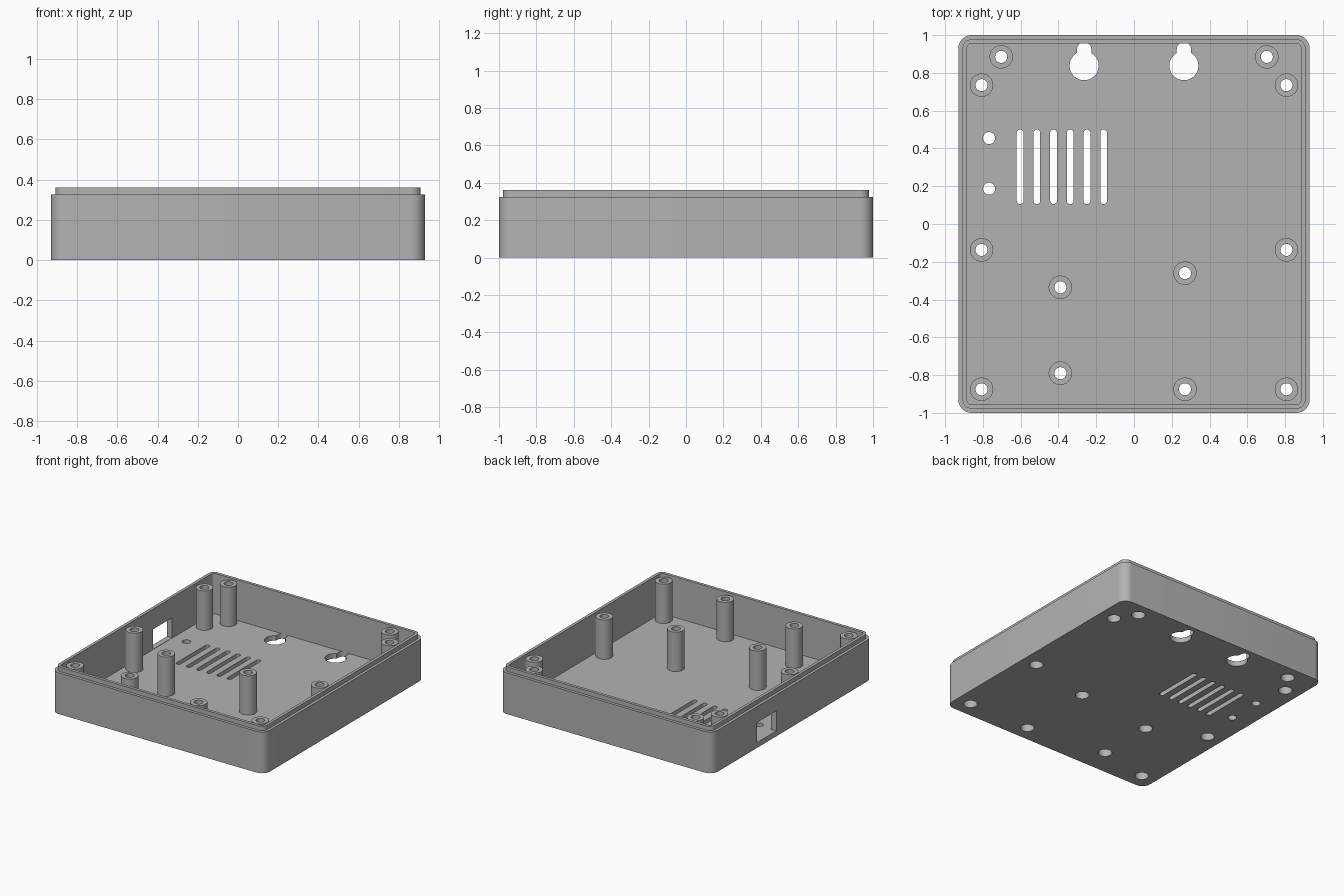
import bpy, bmesh
from math import pi, sin, cos, asin

cube = bpy.data.objects.get("Cube")
if cube:
    bpy.data.objects.remove(cube, do_unlink=True)

HALF_X, HALF_Y, CORNER = 0.93, 1.0, 0.07
FLOOR, RIM, LIP = 0.04, 0.325, 0.36
POST_TOP, BORE_TOP = 0.35, 0.22
POST_R, SCREW_R, HEAD_R = 0.062, 0.032, 0.05

grey = bpy.data.materials.new("matte_grey")
grey.use_nodes = True
grey.diffuse_color = (0.45, 0.45, 0.45, 1)
grey.node_tree.nodes["Principled BSDF"].inputs["Base Color"].default_value = grey.diffuse_color


def arc(cx, cy, r, a0, a1, steps):
    return [(cx + r * cos(a0 + (a1 - a0) * i / steps),
             cy + r * sin(a0 + (a1 - a0) * i / steps)) for i in range(steps + 1)]


def circle(cx, cy, r, steps=32):
    return arc(cx, cy, r, 0, 2 * pi, steps)[:-1]


def rounded_rect(inset):
    r = CORNER - inset
    x, y = HALF_X - CORNER, HALF_Y - CORNER
    points = []
    for i, (sx, sy) in enumerate([(1, 1), (-1, 1), (-1, -1), (1, -1)]):
        points += arc(sx * x, sy * y, r, i * pi / 2, (i + 1) * pi / 2, 8)
    return points


def stack(bm, layers, caps=True):
    """Join outlines of equal length, each given with its height."""
    rings = [[bm.verts.new((x, y, z)) for x, y in outline] for outline, z in layers]
    n = len(rings[0])
    for low, high in zip(rings, rings[1:]):
        for i in range(n):
            j = (i + 1) % n
            bm.faces.new((low[i], low[j], high[j], high[i]))
    if caps:
        bm.faces.new(rings[0][::-1])
        bm.faces.new(rings[-1])


def make_object(name, bm):
    mesh = bpy.data.meshes.new(name)
    bm.to_mesh(mesh)
    bm.free()
    mesh.materials.append(grey)
    obj = bpy.data.objects.new(name, mesh)
    bpy.context.collection.objects.link(obj)
    return obj


def smooth(obj):
    bpy.ops.object.select_all(action="DESELECT")
    obj.select_set(True)
    bpy.context.view_layer.objects.active = obj
    bpy.ops.object.shade_smooth_by_angle(angle=pi / 6)


# Tray: floor, walls and stepped lip
bm = bmesh.new()
stack(bm, [(rounded_rect(inset), z) for inset, z in
           [(0, 0), (0, RIM), (0.022, RIM), (0.022, LIP), (0.045, LIP), (0.045, FLOOR)]])
tray = make_object("tray", bm)

# Post positions: side rows, back pair and inner board mounts
posts = [(s * 0.807, y) for s in (-1, 1) for y in (0.735, -0.137, -0.875)]
posts += [(s * 0.703, 0.885) for s in (-1, 1)]
posts += [(-0.39, -0.335), (-0.39, -0.79), (0.27, -0.26), (0.27, -0.875)]

# Openings cut from the tray
bm = bmesh.new()


def cut(outline, top=FLOOR + 0.02):
    stack(bm, [(outline, -0.05), (outline, top)])


for x, y in posts:
    cut(circle(x, y, HEAD_R))
for y in (0.455, 0.187):
    cut(circle(-0.767, y, SCREW_R))
for i in range(6):
    x = -0.603 + i * 0.0885
    cut(arc(x, 0.482, 0.018, 0, pi, 10) + arc(x, 0.123, 0.018, pi, 2 * pi, 10))
for x in (-0.264, 0.264):
    neck = asin(0.038 / 0.077)
    cut(arc(x, 0.925, 0.038, 0, pi, 12)
        + arc(x, 0.838, 0.077, pi / 2 + neck, 5 * pi / 2 - neck, 32))

# Connector window in the right wall
window = [(-1.0, 0.205), (-0.87, 0.205), (-0.87, 0.445), (-1.0, 0.445)]
stack(bm, [(window, FLOOR + 0.002), (window, 0.2)])
cutter = make_object("opening_cutter", bm)
cutter.hide_render = True

mod = tray.modifiers.new("openings", "BOOLEAN")
mod.operation = "DIFFERENCE"
mod.solver = "EXACT"
mod.object = cutter
bpy.context.view_layer.objects.active = tray
bpy.ops.object.modifier_apply(modifier=mod.name)
bpy.data.objects.remove(cutter, do_unlink=True)
smooth(tray)

# Hollow screw posts with a wide bore for the screw head
for number, (x, y) in enumerate(posts, 1):
    bm = bmesh.new()
    stack(bm, [(circle(x, y, r), z) for r, z in
               [(POST_R, FLOOR), (POST_R, POST_TOP), (SCREW_R, POST_TOP),
                (SCREW_R, BORE_TOP), (HEAD_R, BORE_TOP), (HEAD_R, FLOOR)]], caps=False)
    smooth(make_object(f"screw_post_{number}", bm))
